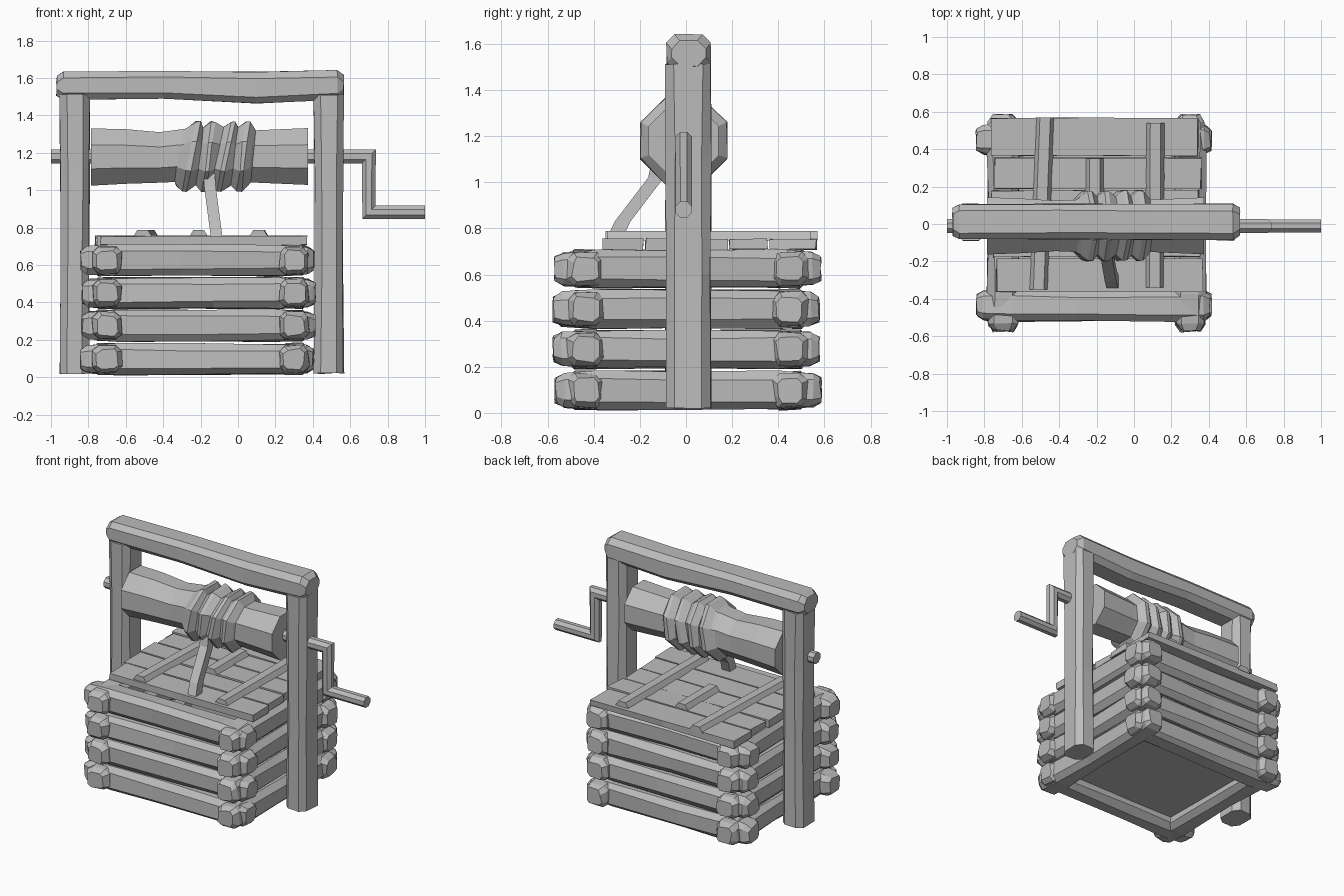
import bpy, bmesh, random
from mathutils import Vector

if "Cube" in bpy.data.objects:
    bpy.data.objects.remove(bpy.data.objects["Cube"])

random.seed(4)
grey = bpy.data.materials.new("weathered_grey")
grey.diffuse_color = (0.5, 0.5, 0.5, 1)
grey.use_nodes = True
grey.node_tree.nodes["Principled BSDF"].inputs["Base Color"].default_value = grey.diffuse_color


def section(axis, pos, cu, cv, a, b, ch=0.0, shear=0.0, jit=0.0):
    """Chamfered rectangle across an axis; half sizes a, b; ch is the chamfer."""
    if ch:
        uv = [(a, -b + ch), (a, b - ch), (a - ch, b), (-a + ch, b),
              (-a, b - ch), (-a, -b + ch), (-a + ch, -b), (a - ch, -b)]
    else:
        uv = [(a, -b), (a, b), (-a, b), (-a, -b)]
    r = lambda: random.uniform(-jit, jit)
    pts = []
    for u, v in uv:
        p, q, s = pos + shear * v + r(), cu + u + r(), cv + v + r()
        pts.append({'x': (p, q, s), 'y': (q, p, s), 'z': (q, s, p)}[axis])
    return pts


def loft(name, rings):
    bm = bmesh.new()
    vs = [[bm.verts.new(p) for p in ring] for ring in rings]
    n = len(vs[0])
    for r0, r1 in zip(vs, vs[1:]):
        for i in range(n):
            bm.faces.new((r0[i], r0[(i + 1) % n], r1[(i + 1) % n], r1[i]))
    bm.faces.new(vs[0][::-1])
    bm.faces.new(vs[-1])
    bmesh.ops.recalc_face_normals(bm, faces=bm.faces[:])
    me = bpy.data.meshes.new(name)
    bm.to_mesh(me)
    bm.free()
    me.materials.append(grey)
    ob = bpy.data.objects.new(name, me)
    bpy.context.collection.objects.link(ob)
    return ob


def octa(axis, pos, cu, cv, r, shear=0.0, jit=0.0):
    return section(axis, pos, cu, cv, r, r, r * 0.586, shear, jit)


# Crate walls: four layers of crossed logs with blunt, swollen ends
def log(name, axis, lo, hi, cu, cv):
    mid = (lo + hi) / 2 + random.uniform(-0.1, 0.1)
    stations = [(lo, .055, .052, .02), (lo + .035, .077, .072, .03),
                (lo + .19, .083, .082, .035), (mid, .079, .081, .035),
                (hi - .19, .083, .082, .035), (hi - .035, .077, .072, .03),
                (hi, .055, .052, .02)]
    loft(name, [section(axis, p, cu, cv, a, b, c, jit=.006) for p, a, b, c in stations])


for k, z in enumerate((.097, .276, .45, .625)):
    d = random.uniform(-.012, .012)
    for side, y in (("front", -.435), ("back", .45)):
        log(f"{side}_log_{k}", 'x', -.835 + d, .41 + d, y, z)
    for side, x in (("left", -.7), ("right", .3)):
        log(f"{side}_log_{k}", 'y', -.572 - d, .578 - d, x, z)

# Floor panel inside the crate
loft("crate_floor", [section('z', z, -.2, .007, .46, .4) for z in (.09, .11)])

# Lid planks and battens
planks = [(-.36, -.185), (-.175, 0), (.01, .18), (.19, .355), (.365, .565)]
for k, (y0, y1) in enumerate(planks):
    d = random.uniform(-.015, .015)
    loft(f"lid_plank_{k}", [section('x', x + d, (y0 + y1) / 2, .731, (y1 - y0) / 2, .024, jit=.004)
                            for x in (-.75, -.2, .355)])


def batten(name, x0, x1, y0, y1):
    rings = []
    for x, y in ((x0, y0), (x1, y1)):
        ring = section('y', y, x, .768, .043, .02)
        # narrower top face
        rings.append([(x + (px - x) * (.65 if pz > .768 else 1.2), py, pz) for px, py, pz in ring])
    loft(name, rings)


batten("lid_batten_left", -.51, -.475, -.35, .57)
batten("lid_batten_right", .11, .115, -.34, .54)
batten("lid_batten_short", -.21, -.21, .0, .35)

# Two upright posts
for side, cx in (("left", -.872), ("right", .486)):
    loft(f"{side}_post", [section('z', z, cx, .01, a, .097, .037, jit=.004)
                          for z, a in ((.02, .079), (.6, .076), (1.1, .078), (1.51, .081))])

# Sagging top beam
beam = [(-.97, 1.505, 1.61, .075), (-.935, 1.485, 1.632, .094), (-.4, 1.488, 1.638, .095),
        (.1, 1.462, 1.632, .094), (.53, 1.485, 1.64, .096), (.565, 1.505, 1.615, .075)]
loft("top_beam", [section('x', x, .012, (z0 + z1) / 2, w, (z1 - z0) / 2, .035, jit=.003)
                  for x, z0, z1, w in beam])

# Winding drum
CY, CZ = -.01, 1.18
drum = [(-.785, CZ - .003, .153), (-.6, CZ, .146), (-.42, CZ - .005, .135),
        (-.25, CZ + .01, .142), (.1, CZ, .14), (.375, CZ, .152)]
loft("winding_drum", [octa('x', x, CY, z, r) for x, z, r in drum])

# Rope coils: slanted ridges around the drum
coil = [octa('x', -.325, CY, CZ, .135, .1)]
for k in range(4):
    x = -.25 + k * .093
    slant = .12 if k % 2 else .2
    for dx, r in ((-.047, .155), (-.012, .187), (.012, .187)):
        coil.append(octa('x', x + dx, CY, CZ, r, slant, .004))
coil += [octa('x', .07, CY, CZ, .155, .1), octa('x', .085, CY, CZ, .135, .1)]
loft("rope_coils", coil)

# Hanging rope end
tail = [(1.09, -.155, -.115), (1.02, -.15, -.13), (.83, -.125, -.275), (.72, -.11, -.325)]
loft("rope_tail", [section('z', z, x, y, .031, .034) for z, x, y in tail])

# Axle bent into a crank handle (mitred corners)
R = .037
crank = [octa('x', -1.0, CY, CZ, R), octa('x', .70, CY, CZ, R, 1.0),
         octa('x', .70, CY, .882, R * .95, 1.0), octa('x', 1.0, CY, .882, R * .95)]
loft("axle_crank", crank)
